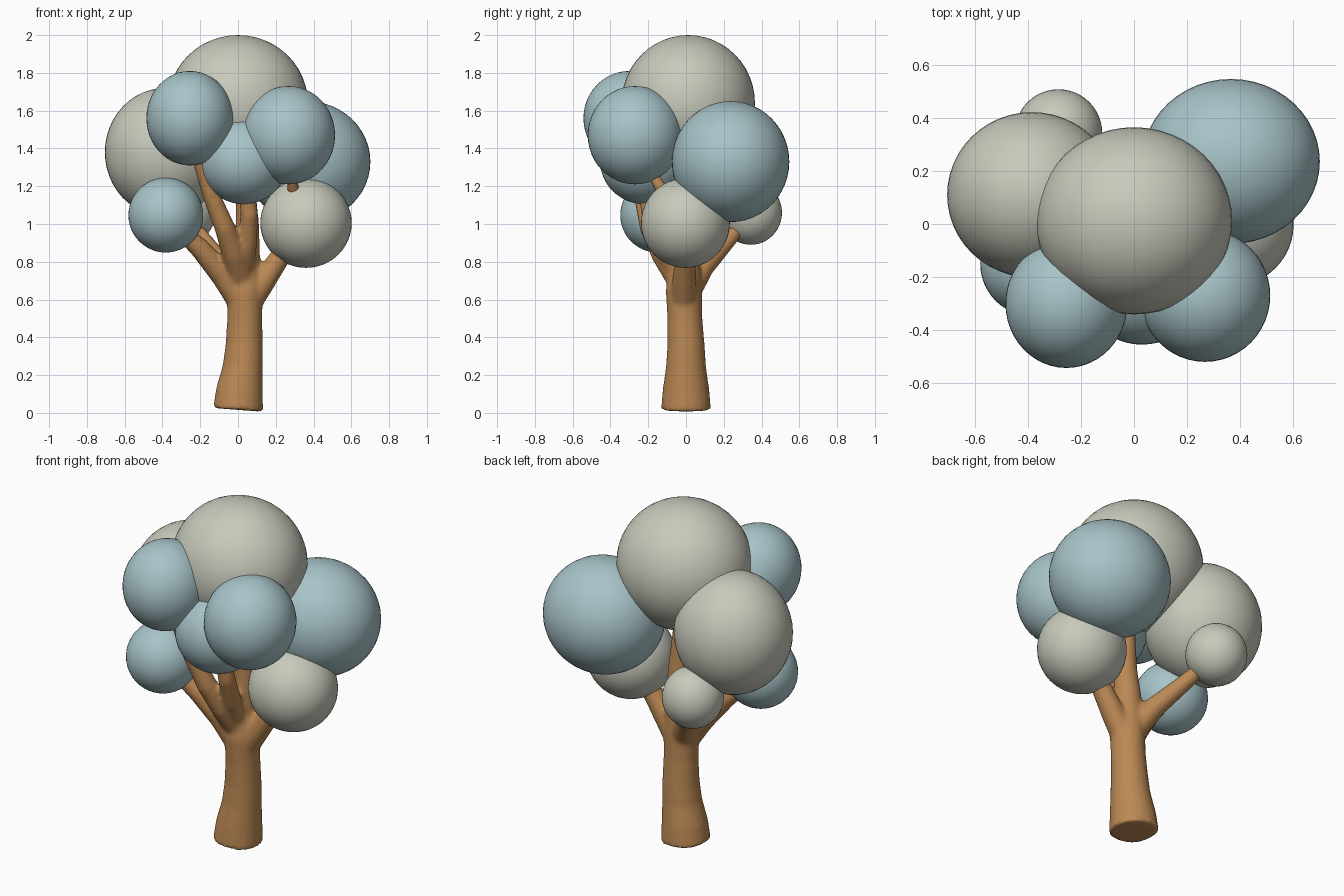
import bpy, bmesh, math
from mathutils import Vector

if "Cube" in bpy.data.objects:
    bpy.data.objects.remove(bpy.data.objects["Cube"])


def material(name, rgb):
    m = bpy.data.materials.new(name)
    m.diffuse_color = (*rgb, 1)
    m.use_nodes = True
    m.node_tree.nodes["Principled BSDF"].inputs["Base Color"].default_value = m.diffuse_color
    return m


bark = material("brown bark", (0.50, 0.25, 0.09))
grey = material("warm grey leaves", (0.58, 0.59, 0.50))
blue = material("pale blue leaves", (0.39, 0.55, 0.58))


def add_tube(bm, points, sides=20):
    """Closed tapered tube through (x, y, z, radius) points."""
    centres = [Vector(p[:3]) for p in points]
    rings = []
    for i, c in enumerate(centres):
        d = (centres[min(i + 1, len(centres) - 1)] - centres[max(i - 1, 0)]).normalized()
        u = Vector((0, 1, 0)).cross(d).normalized()
        v = d.cross(u)
        r = points[i][3]
        rings.append([bm.verts.new(c + r * (math.cos(a) * u + math.sin(a) * v))
                      for a in (2 * math.pi * k / sides for k in range(sides))])
    for low, high in zip(rings, rings[1:]):
        for k in range(sides):
            n = (k + 1) % sides
            bm.faces.new((low[k], low[n], high[n], high[k]))
    bm.faces.new(rings[0][::-1])
    bm.faces.new(rings[-1])


# Trunk and limbs, each a path of (x, y, z, radius)
limbs = [
    # trunk rising into the crown
    [(0, 0, .016, .133), (.008, 0, .12, .124), (.025, 0, .24, .107),
     (.033, 0, .36, .099), (.036, -.006, .5, .093), (.036, -.012, .65, .096),
     (.04, -.005, .8, .078), (.05, -.01, 1.0, .062), (.04, -.02, 1.2, .052),
     (.02, 0, 1.45, .04)],
    # lower left limb
    [(.02, -.01, .58, .07), (-.08, -.04, .73, .066), (-.2, -.09, .87, .055),
     (-.34, -.14, 1.0, .04)],
    # lower right limb
    [(.05, -.01, .57, .07), (.13, -.01, .69, .065), (.22, -.005, .82, .055),
     (.33, 0, .97, .045)],
    # twig through the lower right foliage
    [(.31, 0, .95, .045), (.30, -.09, 1.12, .035), (.28, -.2, 1.3, .028)],
    # front left limb
    [(.02, -.03, .7, .07), (-.02, -.12, .84, .065), (-.07, -.19, .98, .055),
     (-.14, -.23, 1.15, .047), (-.22, -.28, 1.4, .04)],
    # front centre limb
    [(.02, -.05, .75, .06), (.05, -.13, .9, .052), (.06, -.19, 1.05, .047),
     (.04, -.22, 1.25, .04)],
    # back limb
    [(.02, 0, .62, .07), (-.07, .09, .77, .058), (-.17, .21, .9, .045),
     (-.28, .34, 1.05, .035)],
]
bm = bmesh.new()
for path in limbs:
    add_tube(bm, path)
mesh = bpy.data.meshes.new("trunk_and_limbs")
bm.to_mesh(mesh)
bm.free()
trunk = bpy.data.objects.new("trunk_and_limbs", mesh)
bpy.context.collection.objects.link(trunk)
mesh.materials.append(bark)

# Fuse the limbs into one softly blended surface
fuse = trunk.modifiers.new("fuse", 'REMESH')
fuse.mode = 'VOXEL'
fuse.voxel_size = 0.012
fuse.use_smooth_shade = True
soften = trunk.modifiers.new("soften", 'SMOOTH')
soften.factor = 0.5
soften.iterations = 8


def foliage(name, mat, centre, radii):
    bpy.ops.mesh.primitive_uv_sphere_add(segments=48, ring_count=24, radius=1, location=centre)
    ob = bpy.context.object
    ob.name = name
    ob.scale = radii
    ob.data.materials.append(mat)
    bpy.ops.object.shade_smooth()


# Round clumps of foliage
foliage("foliage_top", grey, (0, .012, 1.64), (.37, .353, .36))
foliage("foliage_left", grey, (-.385, .11, 1.38), (.32, .312, .34))
foliage("foliage_lower_right", grey, (.36, -.003, 1.005), (.242, .235, .237))
foliage("foliage_lower_back", grey, (-.285, .343, 1.06), (.165, .165, .17))
foliage("foliage_right_back", blue, (.366, .236, 1.33), (.335, .311, .32))
foliage("foliage_upper_left_front", blue, (-.255, -.3, 1.56), (.23, .243, .25))
foliage("foliage_upper_right_front", blue, (.268, -.27, 1.47), (.246, .25, .26))
foliage("foliage_centre_front", blue, (.03, -.22, 1.335), (.235, .235, .23))
foliage("foliage_lower_left", blue, (-.382, -.15, 1.047), (.198, .198, .198))
